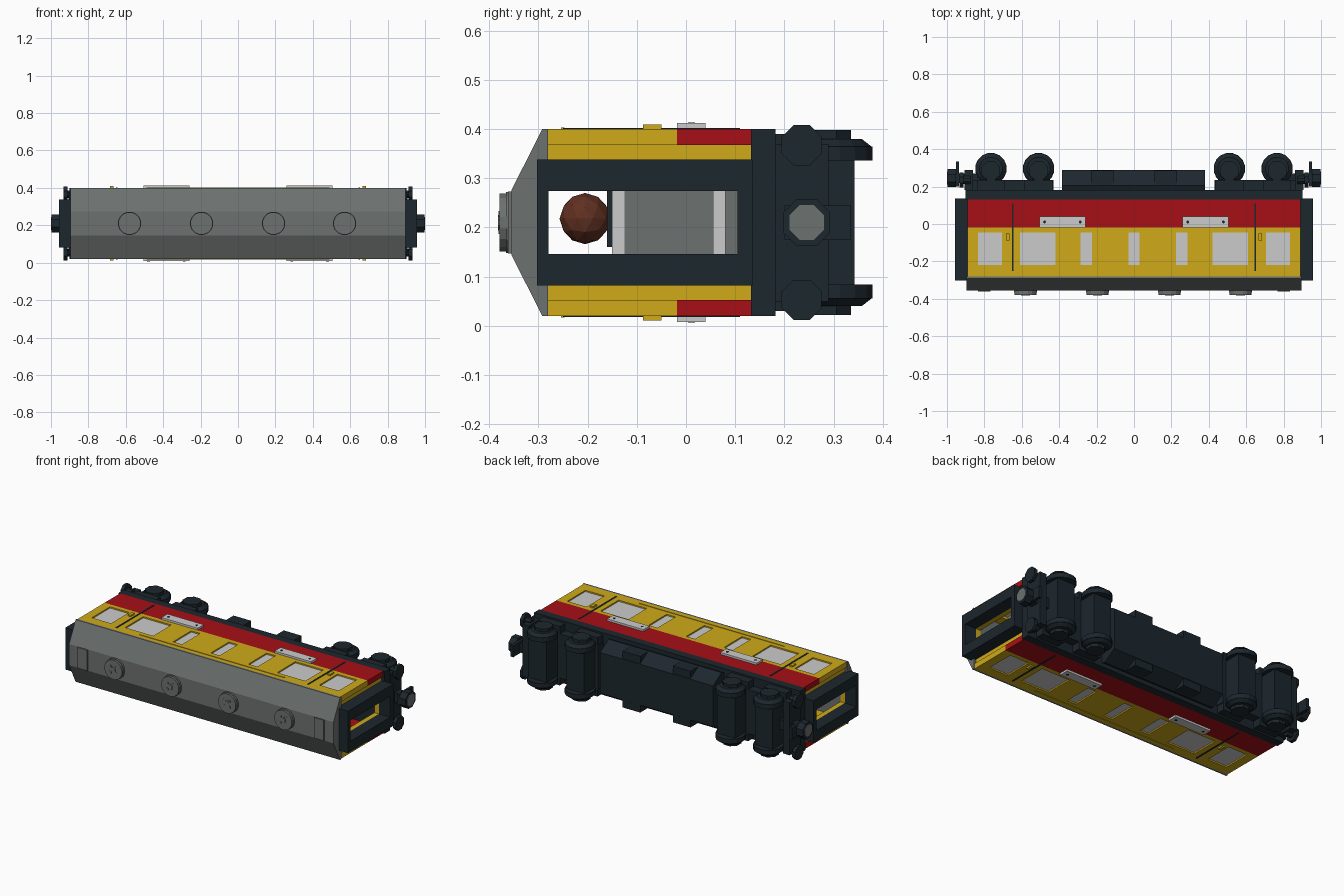
import bpy, bmesh, math
from mathutils import Matrix

if "Cube" in bpy.data.objects:
    bpy.data.objects.remove(bpy.data.objects["Cube"])

ZC = 0.21  # mid-plane of the carriage, which lies on its side (its roof faces -y)

def material(name, r, g, b, a=1):
    m = bpy.data.materials.new(name)
    m.diffuse_color = (r, g, b, a)
    m.use_nodes = True
    m.node_tree.nodes["Principled BSDF"].inputs["Base Color"].default_value = m.diffuse_color
    return m

YELLOW = material("yellow", 0.62, 0.40, 0.01)
RED = material("red", 0.38, 0.005, 0.008)
DARK = material("dark", 0.012, 0.02, 0.027)
ROOF = material("roof_grey", 0.15, 0.165, 0.16)
LIGHT = material("light_grey", 0.6, 0.6, 0.6)
BROWN = material("brown", 0.12, 0.03, 0.015)

def finish(name, bm, mat):
    bmesh.ops.recalc_face_normals(bm, faces=bm.faces)
    me = bpy.data.meshes.new(name)
    bm.to_mesh(me)
    bm.free()
    me.materials.append(mat)
    ob = bpy.data.objects.new(name, me)
    bpy.context.collection.objects.link(ob)
    return ob

def box(name, mat, x0, x1, y0, y1, z0, z1):
    bm = bmesh.new()
    m = Matrix.Translation(((x0+x1)/2, (y0+y1)/2, (z0+z1)/2)) @ Matrix.Diagonal((x1-x0, y1-y0, z1-z0, 1))
    bmesh.ops.create_cube(bm, size=1, matrix=m)
    return finish(name, bm, mat)

def both(name, mat, x0, x1, y0, y1, d0, d1):
    """One box on each long side, d is distance from the mid-plane."""
    for s, side in ((1, "left"), (-1, "right")):
        z = sorted((ZC + s*d0, ZC + s*d1))
        box(f"{name}_{side}", mat, x0, x1, y0, y1, *z)

def prism(name, mat, profile, x0, x1):
    """Extrude a (y, z) profile along x."""
    bm = bmesh.new()
    f = bm.faces.new([bm.verts.new((x0, y, z)) for y, z in profile])
    r = bmesh.ops.extrude_face_region(bm, geom=[f])
    bmesh.ops.translate(bm, vec=(x1-x0, 0, 0), verts=[v for v in r["geom"] if isinstance(v, bmesh.types.BMVert)])
    return finish(name, bm, mat)

def cone(name, mat, loc, axis, r1, r2, depth, n):
    bm = bmesh.new()
    rot = {"x": Matrix.Rotation(math.pi/2, 4, "Y"), "y": Matrix.Rotation(math.pi/2, 4, "X"), "z": Matrix.Identity(4)}[axis]
    bmesh.ops.create_cone(bm, cap_ends=True, segments=n, radius1=r1, radius2=r2, depth=depth,
                          matrix=Matrix.Translation(loc) @ rot @ Matrix.Rotation(math.pi/n, 4, "Z"))
    return finish(name, bm, mat)

# Faceted roof with end panels and round vents
prism("roof", ROOF, [(-0.28, 0.02), (-0.292, 0.02), (-0.355, 0.145), (-0.355, 0.275),
                     (-0.292, 0.40), (-0.28, 0.40)], -0.895, 0.895)
for x in (-0.80, 0.80):
    box("roof_panel", ROOF, x-0.033, x+0.033, -0.362, -0.35, 0.147, 0.273)
for x in (-0.58, -0.195, 0.19, 0.57):
    cone("vent_base", ROOF, (x, -0.358, ZC), "y", 0.063, 0.063, 0.016, 16)
    cone("vent_cap", ROOF, (x, -0.37, ZC), "y", 0.06, 0.06, 0.018, 16)
    cone("vent_knob", ROOF, (x, -0.376, ZC), "y", 0.017, 0.017, 0.012, 8)
    for k in range(4):
        a = math.pi/4 + k*math.pi/2
        cx, cz = x + 0.025*math.cos(a), ZC + 0.025*math.sin(a)
        box("vent_rib", ROOF, cx-0.006, cx+0.006, -0.381, -0.375, cz-0.006, cz+0.006)

# Side walls: upper band, lower red band, pillars and glazing between them
IN, OUT, END = 0.157, 0.19, 0.89
both("upper_band", YELLOW, -END, END, -0.28, -0.22, IN, OUT)
both("window_sill", YELLOW, -END, END, -0.045, -0.018, IN, OUT)
both("red_band", RED, -END, END, -0.018, 0.132, IN, OUT)
both("side_gutter", YELLOW, -0.49, 0.49, -0.254, -0.247, OUT, OUT+0.003)
windows = [(-0.77, 0.065), (-0.515, 0.095), (-0.255, 0.03), (0, 0.03), (0.255, 0.03), (0.515, 0.095), (0.77, 0.065)]
left = -END
for cx, half in windows:
    both("pillar", YELLOW, left, cx-half, -0.22, -0.045, IN, OUT)
    both("window_glass", LIGHT, cx-half, cx+half, -0.22, -0.045, 0.172, 0.182)
    left = cx + half
both("pillar", YELLOW, left, END, -0.22, -0.045, IN, OUT)
for s in (-1, 1):
    # Door seams, handles and side plates
    both("door_seam", DARK, s*0.648-0.005, s*0.648+0.005, -0.25, 0.11, OUT, OUT+0.002)
    both("door_handle", YELLOW, s*0.675-0.01, s*0.675+0.01, -0.087, -0.05, OUT, OUT+0.009)
    cx = s*0.383
    both("side_plate", LIGHT, cx-0.123, cx+0.123, -0.018, 0.04, OUT, OUT+0.012)
    for dx in (-0.095, 0.095):
        for sg in (-1, 1):
            cone("plate_stud", DARK, (cx+dx, 0.011, ZC+sg*(OUT+0.012)), "z", 0.008, 0.008, 0.003, 8)

# Floor
box("floor", DARK, -0.9, 0.9, 0.132, 0.182, 0.02, 0.40)

def frame(name, mat, x0, x1, y0, y1, d):
    """Open rectangular frame around the end passage."""
    x0, x1 = sorted((x0, x1))
    both(name + "_post", mat, x0, x1, y0, y1, 0.064, d)
    box(name + "_top", mat, x0, x1, y0, -0.279, ZC-0.064, ZC+0.064)
    box(name + "_step", mat, x0, x1, 0.105, y1, ZC-0.064, ZC+0.064)

for s in (-1, 1):
    # Carriage end wall and passage frame
    frame("end_wall", YELLOW, s*0.85, s*0.88, -0.28, 0.132, IN)
    frame("passage_frame", DARK, s*0.88, s*0.957, -0.303, 0.135, 0.128)
    # End beam, buffers and coupler
    box("end_beam", DARK, *sorted((s*0.86, s*0.905)), 0.182, 0.29, 0.05, 0.37)
    for sg in (-1, 1):
        z = ZC + sg*0.157
        cone("buffer_shank", DARK, (s*0.9, 0.235, z), "x", 0.022, 0.022, 0.05, 8)
        cone("buffer", DARK, (s*0.922, 0.235, z), "x", 0.044, 0.044, 0.02, 8)
    box("coupler_bar", DARK, *sorted((s*0.80, s*0.97)), 0.22, 0.27, 0.18, 0.24)
    box("coupler_plate", DARK, *sorted((s*0.935, s*0.952)), 0.20, 0.335, 0.175, 0.245)
    cone("coupler_disc", DARK, (s*0.975, 0.245, ZC), "x", 0.052, 0.052, 0.044, 8)
    cone("coupler_face", ROOF, (s*0.9975, 0.245, ZC), "x", 0.038, 0.038, 0.005, 8)
    # Bogie with two axles
    box("bogie_frame", DARK, *sorted((s*0.43, s*0.88)), 0.18, 0.235, 0.075, 0.345)
    for ax in (0.51, 0.765):
        x = s*ax
        box("axle_block", DARK, x-0.06, x+0.06, 0.22, 0.342, 0.08, 0.34)
        for sg in (-1, 1):
            up = sg > 0
            cone("wheel_rim", DARK, (x, 0.296, ZC+sg*0.14), "z", 0.085, 0.085, 0.028, 16)
            cone("wheel_taper", DARK, (x, 0.296, ZC+sg*0.162), "z", *((0.083, 0.062) if up else (0.062, 0.083)), 0.016, 16)
            cone("axle_cap", DARK, (x, 0.285, ZC+sg*0.178), "z", 0.054, 0.054, 0.02, 8)
            box("axle_hanger", DARK, x-0.075, x+0.075, 0.182, 0.235, *sorted((ZC+sg*0.12, ZC+sg*0.18)))

# Underfloor equipment box with sloping sides and lugs
prism("equipment_box", DARK, [(0.182, 0.045), (0.205, 0.035), (0.288, 0.085), (0.288, 0.335),
                              (0.205, 0.385), (0.182, 0.375)], -0.385, 0.38)
for x in (-0.17, 0.17):
    both("equipment_lug", DARK, x-0.06, x+0.06, 0.20, 0.285, 0.12, 0.172)

# Interior: benches with light trim and one seated passenger
for x in (-0.62, -0.38, -0.13, 0.13, 0.38, 0.62):
    box("bench_back", ROOF, x-0.02, x+0.02, -0.125, 0.132, 0.06, 0.36)
    box("bench_rail", LIGHT, x-0.022, x+0.022, -0.15, -0.125, 0.06, 0.36)
    box("bench_seat", LIGHT, x-0.07, x+0.07, 0.055, 0.08, 0.06, 0.36)
bm = bmesh.new()
bmesh.ops.create_icosphere(bm, subdivisions=2, radius=0.052, matrix=Matrix.Translation((0.56, -0.205, 0.218)))
finish("passenger_head", bm, BROWN)
box("passenger_body", DARK, 0.52, 0.60, -0.16, 0.055, 0.16, 0.275)
